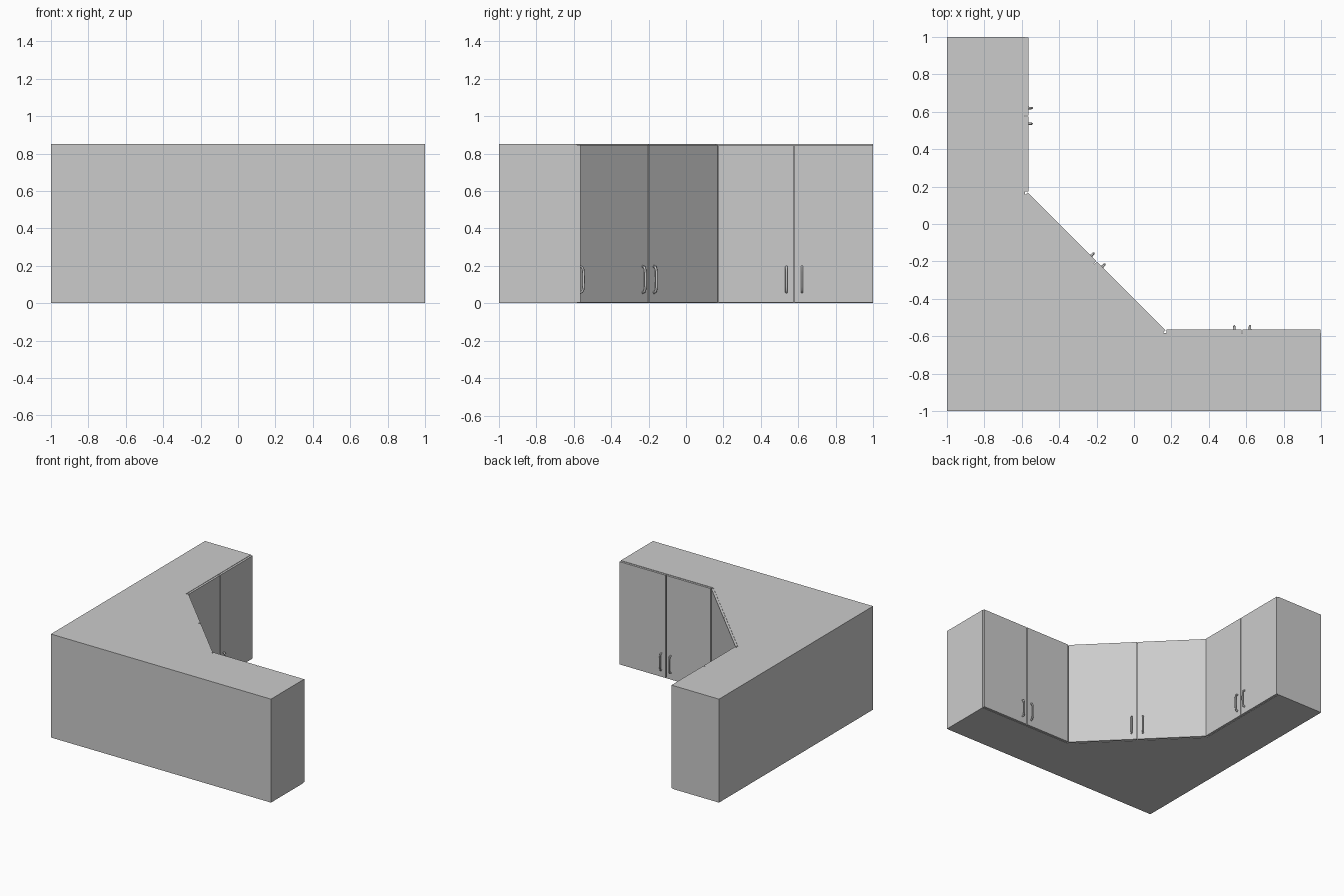
import bpy, bmesh, math
from mathutils import Matrix, Vector

if "Cube" in bpy.data.objects:
    bpy.data.objects.remove(bpy.data.objects["Cube"])

H = 0.85      # cabinet height
T = 0.017     # door thickness
GAP = 0.006   # gap between door leaves


def make_object(name, bm):
    bmesh.ops.recalc_face_normals(bm, faces=bm.faces)
    me = bpy.data.meshes.new(name)
    bm.to_mesh(me)
    bm.free()
    ob = bpy.data.objects.new(name, me)
    bpy.context.collection.objects.link(ob)
    return ob


def box(name, lo, hi, frame):
    bm = bmesh.new()
    bmesh.ops.create_cube(bm, size=1)
    lo, hi = Vector(lo), Vector(hi)
    for v in bm.verts:
        v.co = (lo + hi) / 2 + v.co * (hi - lo)
    ob = make_object(name, bm)
    ob.matrix_world = frame
    return ob


def handle(name, x, frame):
    # bowed bar pull: swept round section along an arch, y is outward
    path = [(-0.003, 0.058), (0.009, 0.06), (0.015, 0.072), (0.017, 0.09), (0.018, 0.127),
            (0.017, 0.164), (0.015, 0.182), (0.009, 0.194), (-0.003, 0.196)]
    cu = bpy.data.curves.new(name, 'CURVE')
    cu.dimensions = '3D'
    cu.bevel_depth = 0.0065
    cu.bevel_resolution = 2
    cu.use_fill_caps = True
    sp = cu.splines.new('POLY')
    sp.points.add(len(path) - 1)
    for p, (y, z) in zip(sp.points, path):
        p.co = (x, y, z, 1)
    ob = bpy.data.objects.new(name, cu)
    bpy.context.collection.objects.link(ob)
    ob.matrix_world = frame
    # round feet against the door
    for i, z in enumerate((0.058, 0.196)):
        bm = bmesh.new()
        m = Matrix.Translation((x, 0.002, z)) @ Matrix.Rotation(math.pi / 2, 4, 'X')
        bmesh.ops.create_cone(bm, cap_ends=True, segments=16, radius1=0.008,
                              radius2=0.008, depth=0.005, matrix=m)
        make_object(f"{name}_foot_{i}", bm).matrix_world = frame


def door_pair(name, centre, angle, left, right, mid=0.0):
    # local x runs along the front, local y points out, y = 0 is the door face
    frame = Matrix.Translation(centre) @ Matrix.Rotation(angle, 4, 'Z')
    for side, a, b, hx in (("a", left, mid - GAP / 2, mid - 0.042),
                           ("b", mid + GAP / 2, right, mid + 0.042)):
        box(f"{name}_door_{side}", (a, -T, 0.003), (b, 0, H - 0.003), frame)
        handle(f"{name}_handle_{side}", hx, frame)


# carcass: L plan with a diagonal corner front
outline = [(-1, -1), (1, -1), (1, -0.582), (0.158, -0.582),
           (-0.582, 0.158), (-0.582, 1), (-1, 1)]
bm = bmesh.new()
base = bm.faces.new([bm.verts.new((x, y, 0)) for x, y in outline])
top = bmesh.ops.extrude_face_region(bm, geom=[base])["geom"]
bmesh.ops.translate(bm, vec=(0, 0, H), verts=[g for g in top if isinstance(g, bmesh.types.BMVert)])
make_object("cabinet_carcass", bm)

# doors and handles on the three fronts
door_pair("right_wing", (0.578, -0.565, 0), 0, -0.405, 0.42)
door_pair("diagonal", (-0.2, -0.2, 0), -math.pi / 4, -0.521, 0.521)
door_pair("left_wing", (-0.565, 0.578, 0), -math.pi / 2, -0.42, 0.405)
